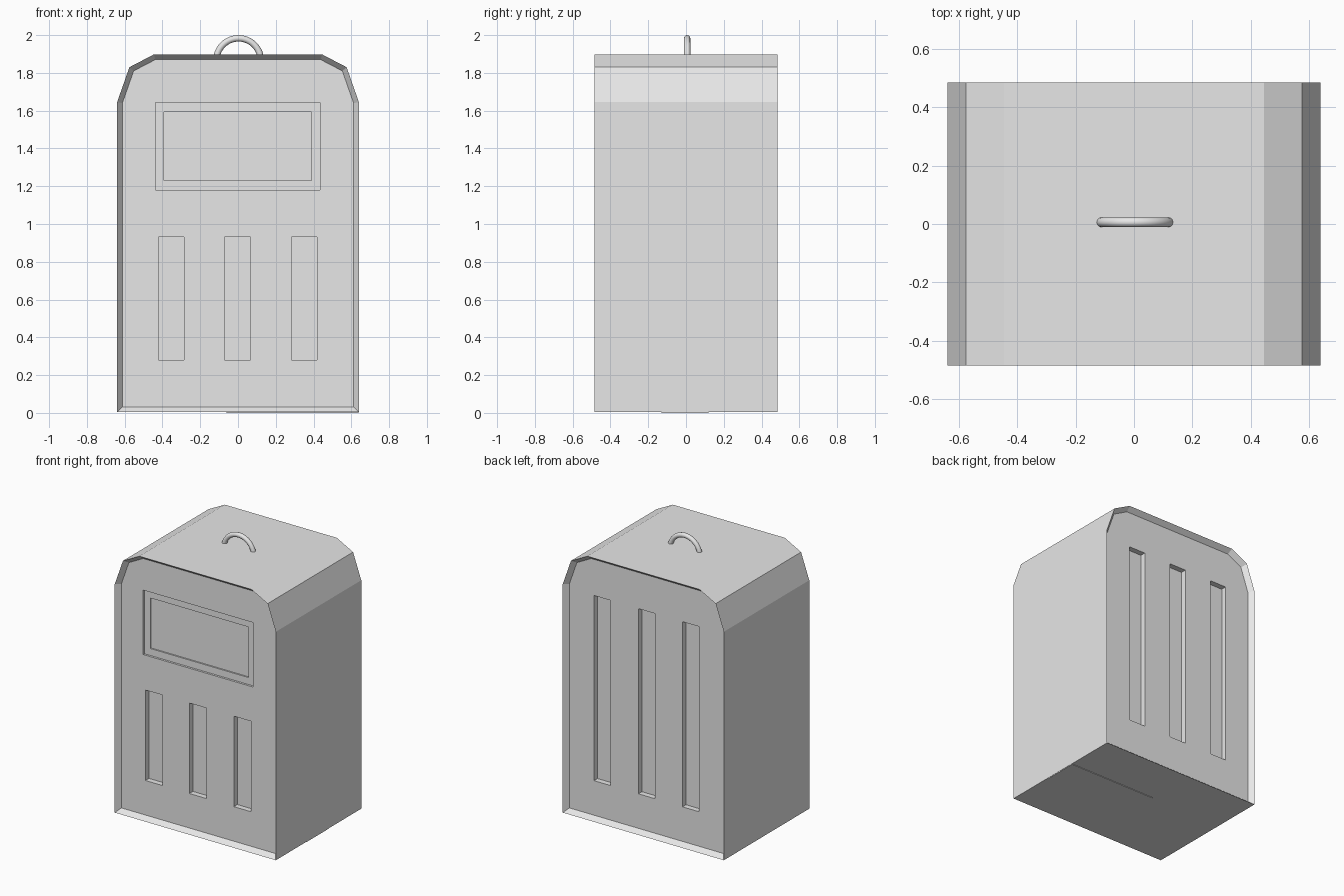
import bpy, bmesh, math

if "Cube" in bpy.data.objects:
    bpy.data.objects.remove(bpy.data.objects["Cube"])

HALF_DEPTH = 0.485
PANEL = 0.035            # how far the front and back panels sit behind the rim
PANEL_Y = HALF_DEPTH - PANEL

grey = bpy.data.materials.new("plain_grey")
grey.use_nodes = True
grey.diffuse_color = (0.8, 0.8, 0.8, 1)
grey.node_tree.nodes["Principled BSDF"].inputs["Base Color"].default_value = (0.8, 0.8, 0.8, 1)


def add_mesh(name, bm):
    mesh = bpy.data.meshes.new(name)
    bm.to_mesh(mesh)
    bm.free()
    obj = bpy.data.objects.new(name, mesh)
    bpy.context.collection.objects.link(obj)
    mesh.materials.append(grey)
    return obj


def add_box(name, x0, x1, y0, y1, z0, z1):
    bm = bmesh.new()
    bmesh.ops.create_cube(bm, size=1)
    for v in bm.verts:
        v.co = ((x0 + x1) / 2 + v.co.x * (x1 - x0),
                (y0 + y1) / 2 + v.co.y * (y1 - y0),
                (z0 + z1) / 2 + v.co.z * (z1 - z0))
    return add_mesh(name, bm)


def cut(target, x0, x1, z0, z1, side, depth):
    """Sink a rectangular pocket into the front (-1) or back (1) panel."""
    ya, yb = sorted((side * (PANEL_Y - depth), side * (HALF_DEPTH + 0.1)))
    cutter = add_box("pocket_cutter", x0, x1, ya, yb, z0, z1)
    mod = target.modifiers.new("pocket", "BOOLEAN")
    mod.object, mod.operation, mod.solver = cutter, "DIFFERENCE", "EXACT"
    bpy.context.view_layer.objects.active = target
    bpy.ops.object.modifier_apply(modifier=mod.name)
    bpy.data.objects.remove(cutter)


# Body: chamfered profile extruded front to back
right_half = [(0.64, 0.004), (0.64, 1.645), (0.575, 1.83), (0.445, 1.898)]
profile = right_half + [(-x, z) for x, z in reversed(right_half)]
bm = bmesh.new()
face = bm.faces.new([bm.verts.new((x, -HALF_DEPTH, z)) for x, z in profile])
extruded = bmesh.ops.extrude_face_region(bm, geom=[face])["geom"]
for v in extruded:
    if isinstance(v, bmesh.types.BMVert):
        v.co.y = HALF_DEPTH
bmesh.ops.recalc_face_normals(bm, faces=bm.faces)

# Sloped rim around the sunken front and back panels
ends = [f for f in bm.faces if abs(f.normal.y) > 0.9]
bmesh.ops.inset_region(bm, faces=ends, thickness=0.028, depth=-PANEL, use_even_offset=True)
for f in ends:
    for v in f.verts:
        v.co.y = math.copysign(PANEL_Y, v.co.y)
body = add_mesh("body", bm)

# Stepped window recess on the front
cut(body, -0.438, 0.435, 1.18, 1.643, -1, 0.015)
cut(body, -0.392, 0.389, 1.23, 1.593, -1, 0.025)

# Three slots front and back, taller at the back
for x in (-0.353, -0.003, 0.35):
    cut(body, x - 0.068, x + 0.068, 0.28, 0.93, -1, 0.04)
    cut(body, x - 0.066, x + 0.066, 0.28, 1.61, 1, 0.04)

# Thin plate under the base
add_box("base_plate", -0.06, 0.638, -0.13, 0.12, 0, 0.006)

# Arched carrying loop on top
curve = bpy.data.curves.new("top_loop", "CURVE")
curve.dimensions = "3D"
curve.bevel_depth = 0.017
curve.bevel_resolution = 4
curve.use_fill_caps = True
spline = curve.splines.new("POLY")
steps = 24
spline.points.add(steps)
for i, p in enumerate(spline.points):
    a = math.pi * i / steps
    p.co = (0.003 + 0.118 * math.cos(a), 0.006, 1.865 + 0.118 * math.sin(a), 1)
spline.use_smooth = True
curve.materials.append(grey)
loop = bpy.data.objects.new("top_loop", curve)
bpy.context.collection.objects.link(loop)
